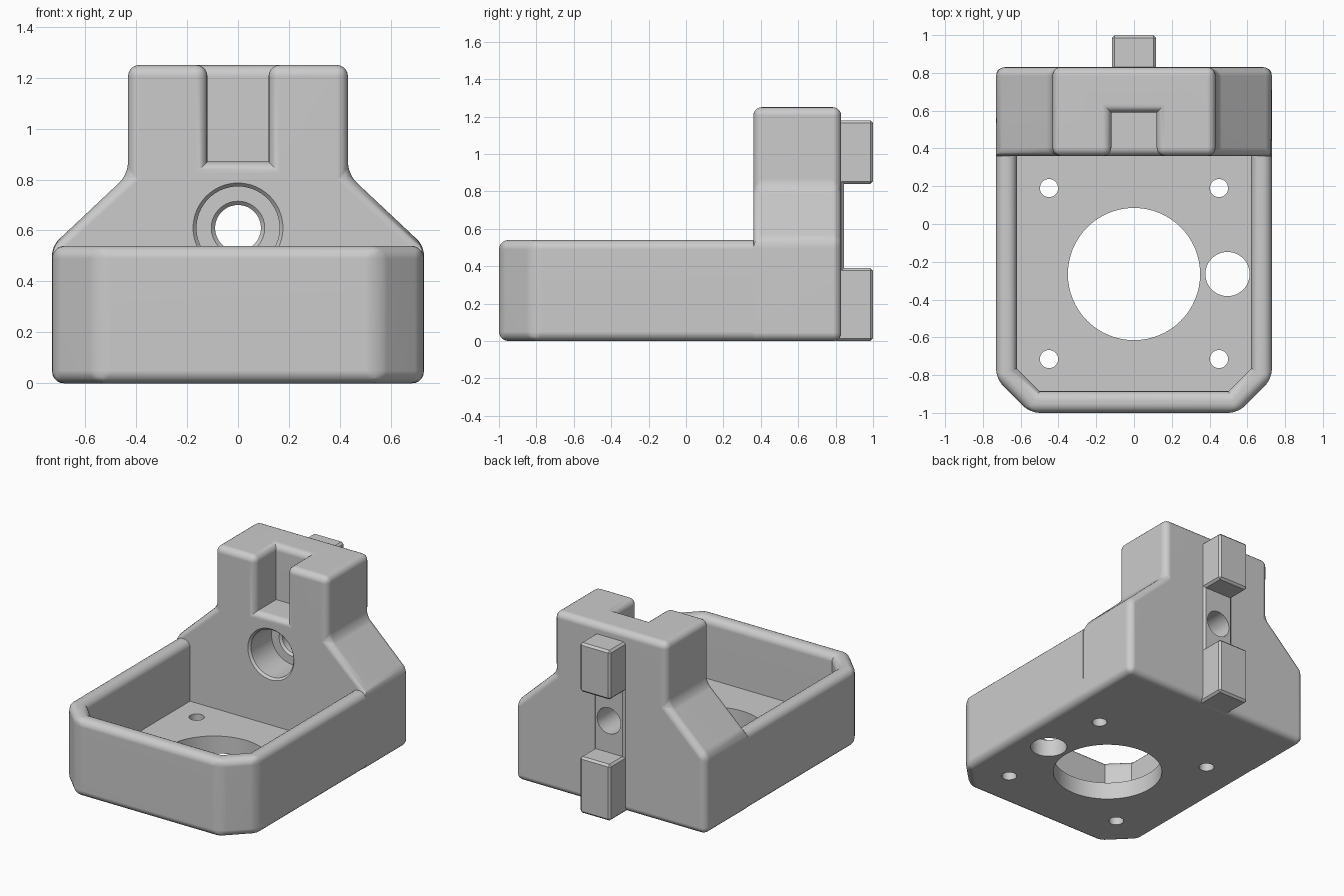
import bpy, bmesh, math
from mathutils import Matrix

if "Cube" in bpy.data.objects:
    bpy.data.objects.remove(bpy.data.objects["Cube"], do_unlink=True)

grey = bpy.data.materials.new("light grey")
grey.use_nodes = True
grey.diffuse_color = (0.6, 0.6, 0.6, 1)
grey.node_tree.nodes["Principled BSDF"].inputs["Base Color"].default_value = (0.6, 0.6, 0.6, 1)

BACK, SPLIT, RIM = 0.83, 0.36, 0.54


def to_object(name, bm):
    bmesh.ops.recalc_face_normals(bm, faces=bm.faces[:])
    mesh = bpy.data.meshes.new(name)
    bm.to_mesh(mesh)
    bm.free()
    mesh.materials.append(grey)
    obj = bpy.data.objects.new(name, mesh)
    bpy.context.collection.objects.link(obj)
    return obj


def prism(name, outline, low, high, place):
    """Extrude a 2D outline from low to high; place maps (u, v, w) to xyz."""
    bm = bmesh.new()
    ends = [[bm.verts.new(place(u, v, w)) for u, v in outline] for w in (low, high)]
    for ring in ends:
        bm.faces.new(ring)
    n = len(outline)
    for i in range(n):
        j = (i + 1) % n
        bm.faces.new((ends[0][i], ends[0][j], ends[1][j], ends[1][i]))
    return to_object(name, bm)


def drill(name, profile, matrix, sides=64):
    """Turned cutter from (radius, distance) pairs along its own z axis."""
    bm = bmesh.new()
    angles = [2 * math.pi * i / sides for i in range(sides)]
    rings = [[bm.verts.new((r * math.cos(a), r * math.sin(a), t)) for a in angles]
             for r, t in profile]
    for a, b in zip(rings, rings[1:]):
        for i in range(sides):
            j = (i + 1) % sides
            bm.faces.new((a[i], a[j], b[j], b[i]))
    bm.faces.new(rings[0])
    bm.faces.new(rings[-1])
    bm.transform(matrix)
    return to_object(name, bm)


def cut(obj, cutter, keep=False):
    mod = obj.modifiers.new("cut", 'BOOLEAN')
    mod.operation = 'DIFFERENCE'
    mod.solver = 'EXACT'
    mod.object = cutter
    bpy.context.view_layer.objects.active = obj
    bpy.ops.object.modifier_apply(modifier=mod.name)
    if not keep:
        bpy.data.objects.remove(cutter, do_unlink=True)


def round_edges(obj, width, segments, skip, extra=lambda e: False):
    """Bevel the convex edges, apart from those that skip picks out."""
    bm = bmesh.new()
    bm.from_mesh(obj.data)
    bmesh.ops.dissolve_limit(bm, angle_limit=0.01, verts=bm.verts[:], edges=bm.edges[:])
    edges = [e for e in bm.edges if len(e.link_faces) == 2
             and e.calc_face_angle(0) > 0.3
             and (e.is_convex or extra(e)) and not skip(e)]
    bmesh.ops.bevel(bm, geom=edges, offset=width, offset_type='OFFSET', segments=segments,
                    profile=0.5, affect='EDGES', clamp_overlap=True)
    bm.to_mesh(obj.data)
    bm.free()


def finish(obj):
    bpy.ops.object.select_all(action='DESELECT')
    obj.select_set(True)
    bpy.context.view_layer.objects.active = obj
    bpy.ops.object.shade_smooth_by_angle(angle=math.radians(30))
    mod = obj.modifiers.new("even shading", 'WEIGHTED_NORMAL')
    mod.keep_sharp = True


def all_at(edge, axis, value):
    return all(abs(v.co[axis] - value) < 0.002 for v in edge.verts)


def flat(u, v, w):
    return (u, v, w)


def upright(u, v, w):
    return (u, w, v)


def sideways(u, v, w):
    return (w, u, v)


def tray_outline(half, front, back, corner):
    right = [(half, back), (half, front + corner), (half - corner, front)]
    return right + [(-x, y) for x, y in reversed(right)]


# Open tray with clipped front corners
tray = prism("tray", tray_outline(0.73, -1, SPLIT, 0.18), 0, RIM, flat)
cut(tray, prism("cavity", tray_outline(0.62, -0.885, 0.5, 0.12), 0.12, 0.8, flat))
round_edges(tray, 0.05, 5, lambda e: all_at(e, 1, SPLIT))

# Floor holes: centre opening, cable hole, four screw holes
holes = [(0, -0.265, 0.35), (0.495, -0.265, 0.117)]
holes += [(sx * 0.45, y, 0.048) for sx in (-1, 1) for y in (0.19, -0.715)]
for x, y, r in holes:
    cut(tray, drill("hole", [(r, -0.1), (r, 0.3)], Matrix.Translation((x, y, 0))))

# Rear tower with sloping shoulders and a slot in the top
half = [(0.73, 0), (0.73, RIM), (0.432, 0.82), (0.432, 1.25)]
tower = prism("rear_tower", half + [(-x, z) for x, z in reversed(half)], SPLIT, BACK, upright)
slot = [(-0.12, 0.87), (0.12, 0.87), (0.12, 1.5), (-0.12, 1.5)]
cut(tower, prism("slot", slot, 0.2, 0.59, upright))
round_edges(tower, 0.045, 5,
            lambda e: all_at(e, 1, SPLIT) and max(v.co.z for v in e.verts) < RIM + 0.01,
            lambda e: all_at(e, 2, 0.82))

# Rear guide key, split in two blocks by a shallow web
key_side = [(0.8, 0), (1, 0), (1, 0.39), (0.845, 0.39),
            (0.845, 0.84), (1, 0.84), (1, 1.18), (0.8, 1.18)]
key = prism("rear_key", key_side, -0.117, 0.117, sideways)
round_edges(key, 0.014, 1, lambda e: all_at(e, 1, 0.8))

# Stepped bolt bore through the tower and the key web
steps = [(0.19, 0.345), (0.163, 0.375), (0.163, 0.6), (0.105, 0.6),
         (0.09, 0.615), (0.09, 0.95)]
bore = drill("bore", steps, Matrix.Translation((0, 0, 0.61)) @ Matrix.Rotation(-math.pi / 2, 4, 'X'))
cut(tower, bore, keep=True)
cut(key, bore)

for part in (tray, tower, key):
    finish(part)
